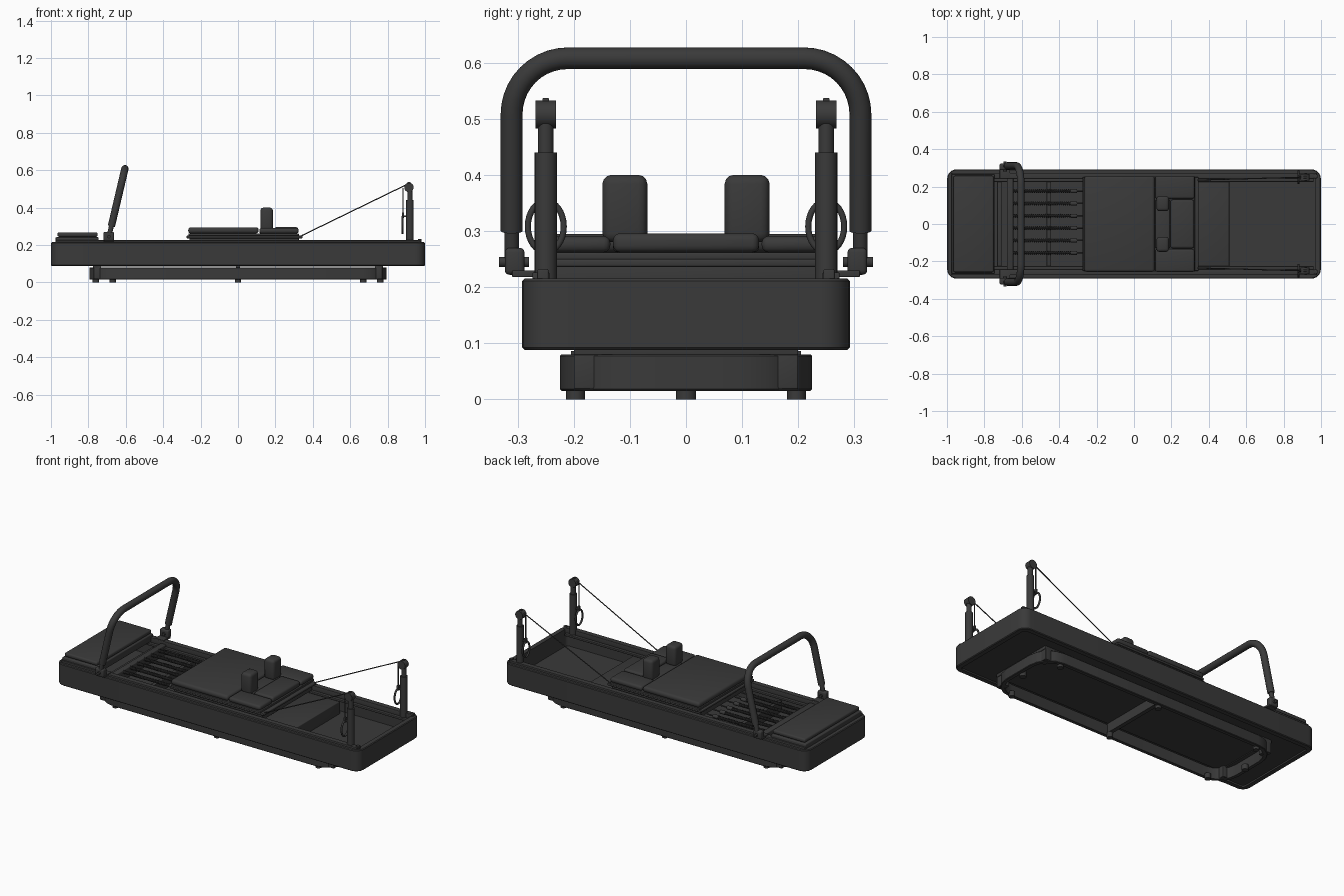
import bpy, bmesh
from math import sin, cos, pi
from mathutils import Vector

if "Cube" in bpy.data.objects:
    bpy.data.objects.remove(bpy.data.objects["Cube"])

charcoal = bpy.data.materials.new("charcoal")
charcoal.use_nodes = True
TONE = (0.042, 0.042, 0.042, 1)
charcoal.diffuse_color = TONE
charcoal.node_tree.nodes["Principled BSDF"].inputs["Base Color"].default_value = TONE
parts = []


def add(name, mesh):
    mesh.materials.clear()
    mesh.materials.append(charcoal)
    ob = bpy.data.objects.new(name, mesh)
    bpy.context.collection.objects.link(ob)
    parts.append(ob)
    return ob


def from_bm(name, bm):
    bmesh.ops.recalc_face_normals(bm, faces=bm.faces)
    mesh = bpy.data.meshes.new(name)
    bm.to_mesh(mesh)
    bm.free()
    return add(name, mesh)


def box(name, x, y, z, bevel=0.0):
    """Box from (min, max) ranges with rounded edges."""
    bm = bmesh.new()
    bmesh.ops.create_cube(bm, size=1)
    for v in bm.verts:
        v.co = [r[0] if c < 0 else r[1] for r, c in zip((x, y, z), v.co)]
    if bevel:
        bmesh.ops.bevel(bm, geom=bm.edges[:], offset=bevel, segments=3,
                        profile=0.5, affect='EDGES')
    return from_bm(name, bm)


def rod(name, a, b, radius, sides=20):
    """Cylinder between two points."""
    a, b = Vector(a), Vector(b)
    bm = bmesh.new()
    bmesh.ops.create_cone(bm, cap_ends=True, segments=sides, radius1=radius,
                          radius2=radius, depth=(b - a).length)
    turn = (b - a).to_track_quat('Z', 'Y')
    for v in bm.verts:
        v.co = turn @ v.co + (a + b) / 2
    return from_bm(name, bm)


def tube(name, points, radius, closed=False, res=4):
    """Round tube along a path, stored as a mesh."""
    cu = bpy.data.curves.new(name, 'CURVE')
    cu.dimensions = '3D'
    cu.bevel_depth, cu.bevel_resolution, cu.use_fill_caps = radius, res, True
    sp = cu.splines.new('POLY')
    sp.points.add(len(points) - 1)
    for p, co in zip(sp.points, points):
        p.co = (*co, 1)
    sp.use_cyclic_u = closed
    tmp = bpy.data.objects.new(name + "_path", cu)
    mesh = bpy.data.meshes.new_from_object(tmp)
    bpy.data.objects.remove(tmp)
    return add(name, mesh)


def outline(hx, hy, r, seg):
    pts = []
    for k, (sx, sy) in enumerate([(1, 1), (-1, 1), (-1, -1), (1, -1)]):
        for i in range(seg + 1):
            a = (k + i / seg) * pi / 2
            pts.append((sx * (hx - r) + r * cos(a), sy * (hy - r) + r * sin(a)))
    return pts


def ring(name, hx, hy, r, wall, z0, z1, seg=6, soft=0.004):
    """Rounded rectangular wall, open above and below."""
    bm = bmesh.new()
    # section through the wall: (inset, height)
    section = [(soft, z0), (0, z0 + soft), (0, z1 - soft), (soft, z1),
               (wall, z1), (wall, z0)]
    loops = [[bm.verts.new((x, y, z)) for x, y in
              outline(hx - d, hy - d, max(r - d, 0.01), seg)] for d, z in section]
    n = len(loops[0])
    for a, b in zip(loops, loops[1:] + loops[:1]):
        for i in range(n):
            j = (i + 1) % n
            bm.faces.new((a[i], a[j], b[j], b[i]))
    return from_bm(name, bm)


# Main tray
ring("main_frame", 0.999, 0.292, 0.05, 0.03, 0.088, 0.215)
box("tray_floor", (-0.97, 0.97), (-0.265, 0.265), (0.097, 0.112))
box("under_plate", (-0.76, 0.76), (-0.2, 0.2), (0.084, 0.1))
box("floor_step", (0.3, 0.51), (-0.235, 0.235), (0.11, 0.185), 0.004)
for x in (-0.72, -0.455):
    box("cross_beam", (x - 0.012, x + 0.012), (-0.24, 0.24), (0.112, 0.175), 0.003)
box("spring_bar", (-0.68, -0.645), (-0.25, 0.25), (0.15, 0.21), 0.004)

# Base ring, its cross brace and feet
ring("base_ring", 0.795, 0.225, 0.13, 0.022, 0.015, 0.08, seg=4, soft=0.003)
box("base_brace", (-0.012, 0.012), (-0.205, 0.205), (0.03, 0.086))
for s in (-1, 1):
    rod("end_foot", (s * 0.76, 0, 0), (s * 0.76, 0, 0.03), 0.018)
    end = sorted((s * 0.75, s * 0.775))
    box("end_spacer", end, (-0.2, 0.2), (0.079, 0.1), 0.002)
    for x in (-0.67, 0, 0.67):
        rod("side_foot", (x, s * 0.197, 0), (x, s * 0.197, 0.03), 0.017)
    for x in (-0.752, 0.752):
        box("corner_bracket", (x - 0.02, x + 0.02),
            sorted((s * 0.145, s * 0.2)), (0.018, 0.086), 0.003)

# Foot platform
box("platform_base", (-0.975, -0.745), (-0.265, 0.265), (0.2, 0.242), 0.005)
box("platform_pad", (-0.965, -0.75), (-0.258, 0.258), (0.244, 0.268), 0.009)

# Carriage with cushions
box("carriage_base", (-0.26, 0.325), (-0.235, 0.235), (0.2, 0.24), 0.004)
box("carriage_plate", (-0.275, 0.345), (-0.25, 0.25), (0.236, 0.25), 0.004)
box("cushion_board", (-0.265, 0.325), (-0.255, 0.255), (0.249, 0.262), 0.003)
box("main_cushion", (-0.266, 0.11), (-0.256, 0.256), (0.262, 0.295), 0.014)
box("head_rest", (0.195, 0.322), (-0.13, 0.13), (0.262, 0.296), 0.012)
box("neck_pad", (0.114, 0.192), (-0.13, 0.13), (0.262, 0.288), 0.008)
for s in (-1, 1):
    def span(a, b):
        return tuple(sorted((s * a, s * b)))

    box("side_cushion", (0.114, 0.324), span(0.135, 0.256), (0.262, 0.291), 0.012)
    box("shoulder_block", (0.12, 0.187), span(0.069, 0.149), (0.28, 0.4), 0.016)

    # Sliding rails
    box("slide_rail", (-0.975, 0.975), span(0.243, 0.274), (0.19, 0.226), 0.003)
    box("rail_ledge", (-0.96, 0.96), span(0.225, 0.245), (0.185, 0.198), 0.003)
    box("end_stop", (0.962, 0.982), span(0.245, 0.265), (0.2, 0.232), 0.003)

    # Foot bar hinges
    rod("hinge_pin", (-0.69, s * 0.28, 0.245), (-0.69, s * 0.333, 0.245), 0.009)
    box("hinge_block", (-0.719, -0.663), span(0.288, 0.323), (0.222, 0.27), 0.008)
    box("hinge_bracket", (-0.718, -0.662), span(0.245, 0.31), (0.218, 0.23), 0.002)
    rod("hinge_socket", (-0.69, s * 0.311, 0.245), (-0.675, s * 0.311, 0.31), 0.013)

    # Pulley posts
    y = s * 0.25
    rod("post_sleeve", (0.919, y, 0.2), (0.919, y, 0.44), 0.02)
    rod("post_tube", (0.919, y, 0.44), (0.919, y, 0.5), 0.014)
    rod("pulley", (0.914, y - 0.018, 0.508), (0.914, y + 0.018, 0.508), 0.025)
    box("pulley_tip", (0.906, 0.922), (y - 0.006, y + 0.006), (0.525, 0.537), 0.002)
    box("strap_hook", (0.878, 0.915), (y - 0.006, y + 0.006), (0.35, 0.358), 0.002)

    # Rope and hanging hand loop
    rod("pull_rope", (0.34, s * 0.235, 0.25), (0.895, y, 0.52), 0.003, 8)
    rod("hanging_strap", (0.882, y, 0.505), (0.882, y, 0.355), 0.003, 8)
    box("strap_clip", (0.876, 0.888), (y - 0.008, y + 0.008), (0.345, 0.375), 0.002)
    loop = [(0.88, y + 0.032 * cos(a), 0.308 + 0.045 * sin(a))
            for a in (i * pi / 16 for i in range(32))]
    tube("hand_loop", loop, 0.0055, closed=True)

# Foot bar: leaning arch with rounded corners
arch = []
for s, start in ((-1, pi), (1, pi / 2)):
    for i in range(11):
        a = start - i * pi / 20
        arch.append((s * 0.211 + 0.1 * cos(a), 0.508 + 0.1 * sin(a)))
arch = [(-0.311, 0.3)] + arch + [(0.311, 0.3)]
tube("foot_bar", [(-0.69 + (z - 0.245) * 0.235, y, z) for y, z in arch], 0.0195, res=6)

# Springs with hooks and end knobs
TURNS, STEPS = 30, 8
for k in range(6):
    y = 0.176 - 0.066 * k
    coil = []
    for i in range(TURNS * STEPS + 1):
        a = 2 * pi * i / STEPS
        coil.append((-0.65 + 0.31 * i / (TURNS * STEPS),
                     y + 0.008 * cos(a), 0.2 + 0.008 * sin(a)))
    tube("spring_coil", coil, 0.003, res=1)
    rod("spring_core", (-0.66, y, 0.2), (-0.26, y, 0.2), 0.004, 10)
    rod("spring_knob", (-0.34, y, 0.2), (-0.305, y, 0.2), 0.011, 14)

# Smooth rounded surfaces, keep edges crisp
bpy.ops.object.select_all(action='DESELECT')
for ob in parts:
    ob.select_set(True)
bpy.context.view_layer.objects.active = parts[0]
bpy.ops.object.shade_smooth_by_angle(angle=0.6)
